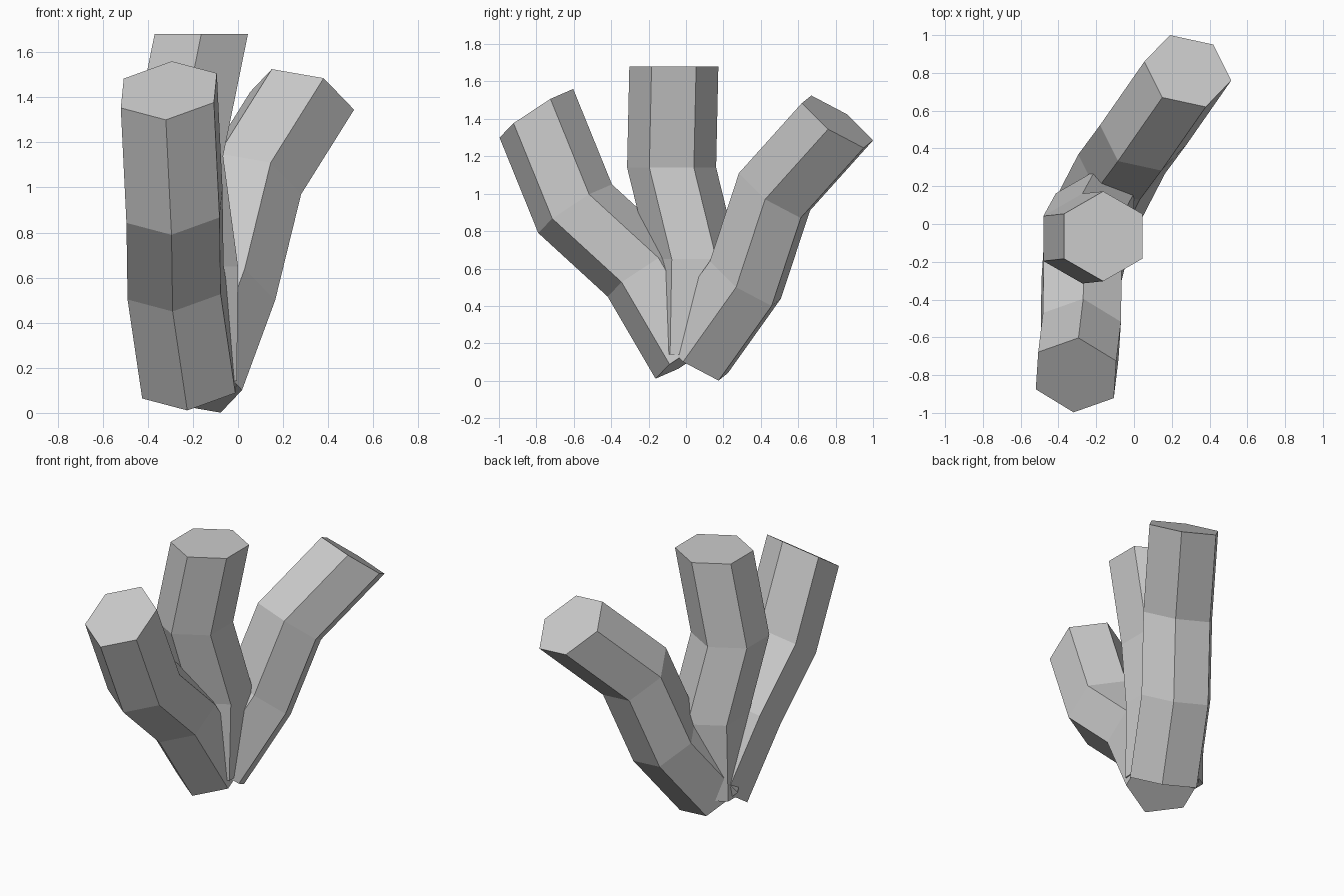
import bpy, bmesh
from mathutils import Vector

if "Cube" in bpy.data.objects:
    bpy.data.objects.remove(bpy.data.objects["Cube"])

BASE = (-0.212, 0.034, 0.141)  # shared root of all branches


def branch(name, u, v, path):
    """Sweep one hexagon (two neighbouring corner vectors u, v) along a path without turning it."""
    u, v = Vector(u), Vector(v)
    corners = [u, v, v - u, -u, -v, u - v]
    bm = bmesh.new()
    rings = [[bm.verts.new(Vector(p) + c) for c in corners] for p in [BASE] + path]
    for a, b in zip(rings, rings[1:]):
        for i in range(6):
            j = (i + 1) % 6
            bm.faces.new((a[i], a[j], b[j], b[i]))
    bm.faces.new(rings[0])
    bm.faces.new(rings[-1])
    bmesh.ops.recalc_face_normals(bm, faces=bm.faces)
    mesh = bpy.data.meshes.new(name)
    bm.to_mesh(mesh)
    bm.free()
    obj = bpy.data.objects.new(name, mesh)
    bpy.context.collection.objects.link(obj)
    return obj


# Branch leaning to the front
branch("front_branch", (-0.013, -0.197, -0.13), (0.2, -0.122, -0.053),
       [(-0.277, -0.222, 0.58), (-0.282, -0.593, 0.92), (-0.307, -0.80, 1.43)])

# Upright middle branch with level ends
branch("middle_branch", (0, 0.238, 0), (0.207, 0.119, 0),
       [(-0.207, 0.043, 0.65), (-0.273, -0.077, 1.14), (-0.163, -0.065, 1.68)])

# Branch leaning to the back right
branch("back_branch", (0.095, -0.19, 0.1), (0.23, -0.05, -0.04),
       [(-0.065, 0.318, 0.54), (0.05, 0.473, 1.01), (0.285, 0.81, 1.385)])
